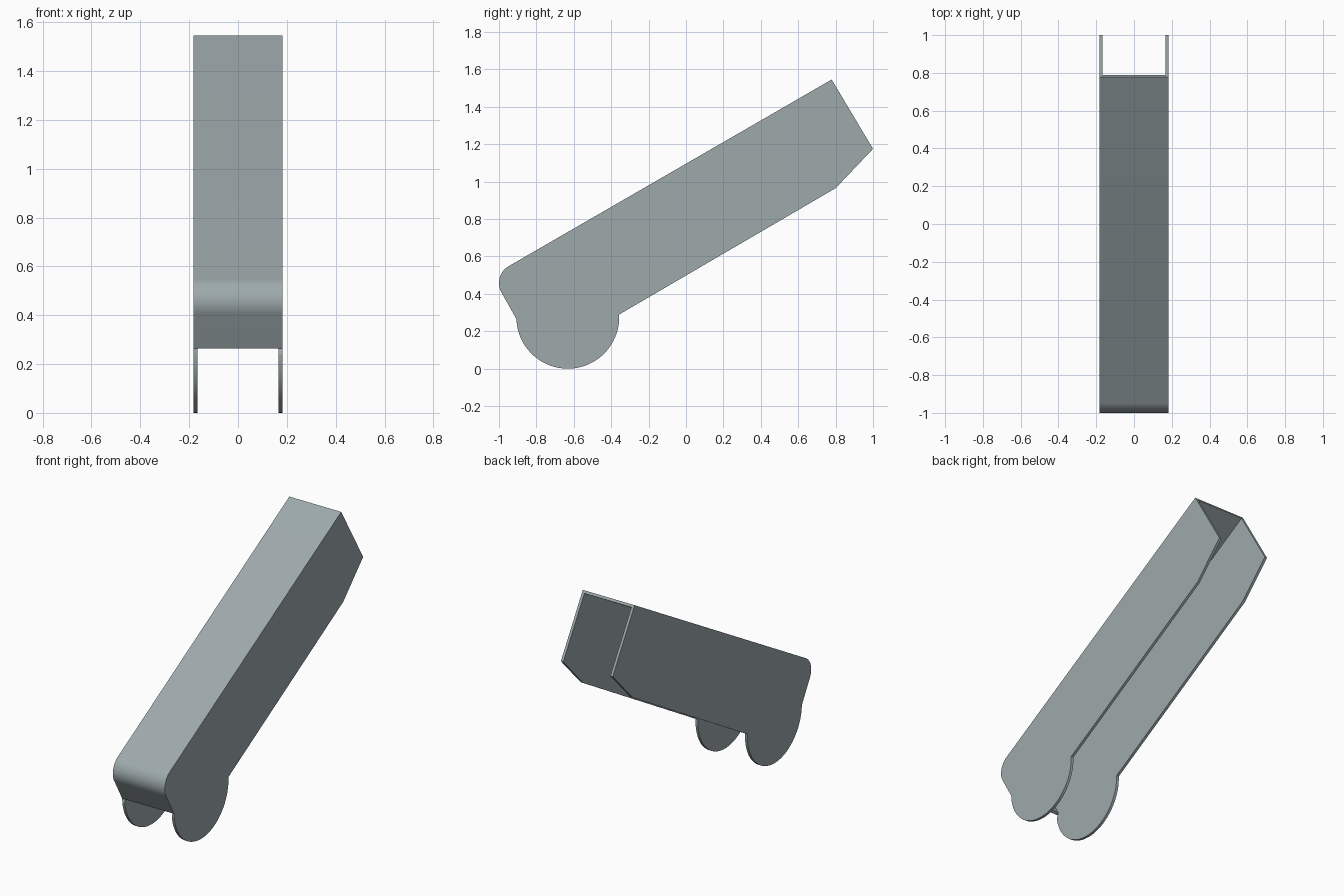
import bpy, bmesh, math

if "Cube" in bpy.data.objects:
    bpy.data.objects.remove(bpy.data.objects["Cube"])

HALF_W, WALL = 0.183, 0.017


def arc(cy, cz, r, a0, a1, n):
    """Points on a circle in the side plane, angles in degrees."""
    return [(cy + r * math.cos(math.radians(a0 + (a1 - a0) * i / n)),
             cz + r * math.sin(math.radians(a0 + (a1 - a0) * i / n))) for i in range(n + 1)]


# Side outline: the first points carry the folded cover, the rest are free edges
cover = [(0.779, 1.546)] + arc(-0.896, 0.458, 0.104, 120, 210, 14) + [(-0.906, 0.264)]
lobe = arc(-0.632, 0.275, 0.275, 183, 363, 40)[1:]
outline = cover + lobe + [(0.80, 0.965), (1.0, 1.175)]

# Outer skin: two side plates joined by the folded cover
bm = bmesh.new()
left = [bm.verts.new((-HALF_W, y, z)) for y, z in outline]
right = [bm.verts.new((HALF_W, y, z)) for y, z in outline]
bm.faces.new(left)
bm.faces.new(right[::-1])
for i in range(len(cover) - 1):
    bm.faces.new((left[i + 1], left[i], right[i], right[i + 1]))
bmesh.ops.recalc_face_normals(bm, faces=bm.faces)
bm.normal_update()
# Make the cover face outwards (up)
top = max((f for f in bm.faces if abs(f.normal.x) < 0.5), key=lambda f: f.calc_area())
if top.normal.z < 0:
    bmesh.ops.reverse_faces(bm, faces=bm.faces)
mesh = bpy.data.meshes.new("channel_cover")
bm.to_mesh(mesh)
bm.free()
channel = bpy.data.objects.new("channel_cover", mesh)
bpy.context.collection.objects.link(channel)

# Sheet thickness, growing inwards
sheet = channel.modifiers.new("sheet_thickness", 'SOLIDIFY')
sheet.solidify_mode = 'NON_MANIFOLD'
sheet.nonmanifold_thickness_mode = 'CONSTRAINTS'
sheet.thickness = WALL
sheet.offset = -1
bpy.context.view_layer.objects.active = channel
channel.select_set(True)
bpy.ops.object.modifier_apply(modifier=sheet.name)

# Painted metal
grey = bpy.data.materials.new("blue_grey_metal")
grey.diffuse_color = (0.34, 0.40, 0.41, 1)
grey.use_nodes = True
grey.node_tree.nodes["Principled BSDF"].inputs["Base Color"].default_value = grey.diffuse_color
mesh.materials.append(grey)
bpy.ops.object.shade_smooth_by_angle(angle=math.radians(25))
